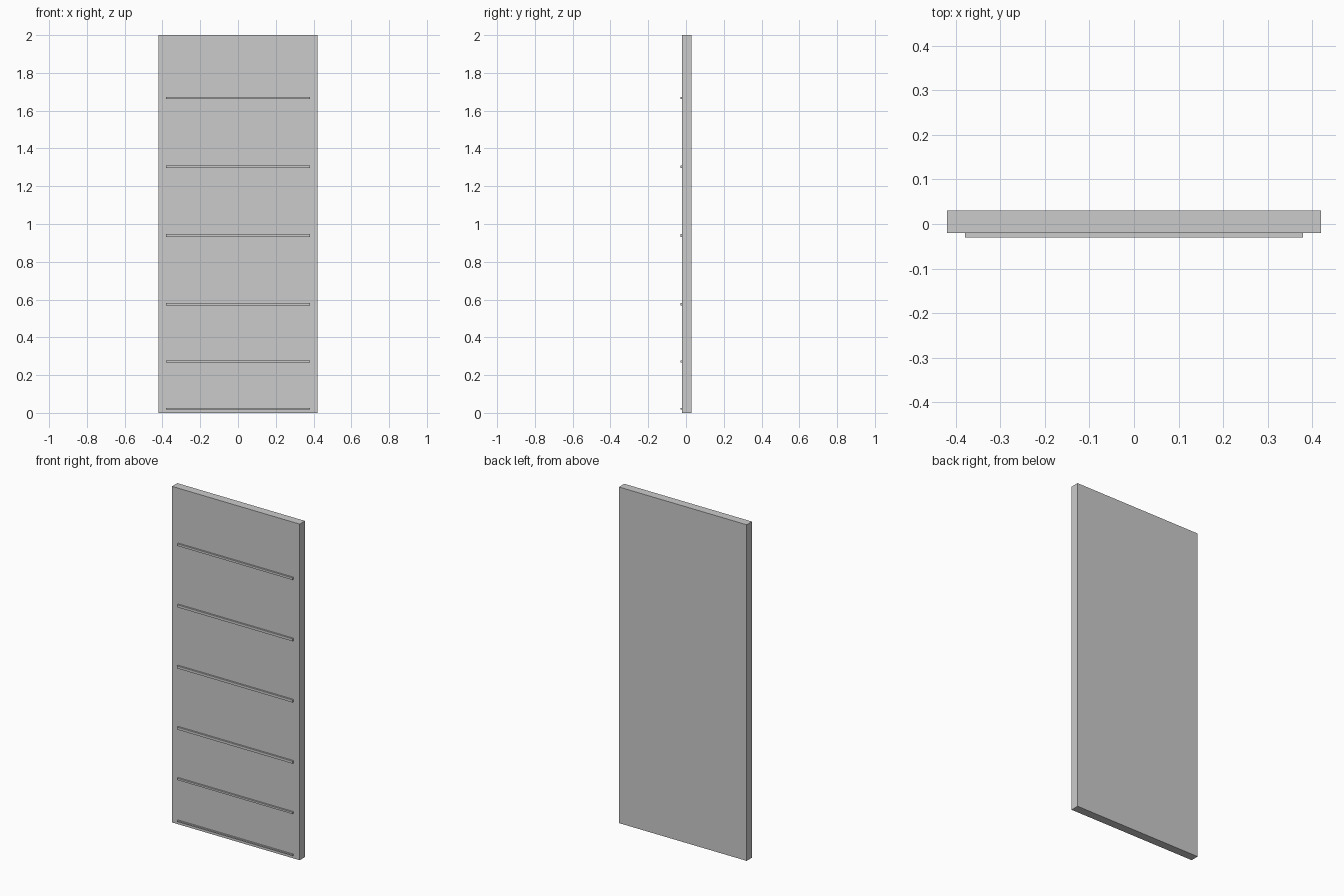
import bpy

if "Cube" in bpy.data.objects:
    bpy.data.objects.remove(bpy.data.objects["Cube"])


def box(name, x, y, z):
    """Axis-aligned box from (min, max) ranges."""
    bpy.ops.mesh.primitive_cube_add(
        size=1, location=[(a + b) / 2 for a, b in (x, y, z)])
    ob = bpy.context.object
    ob.name = name
    ob.scale = [b - a for a, b in (x, y, z)]
    bpy.ops.object.transform_apply(location=False, rotation=False, scale=True)
    return ob


# Main slab
box("panel", (-0.42, 0.42), (-0.02, 0.03), (0, 2))

# Raised horizontal strips on the front: (centre height, strip height)
strips = [(0.022, 0.007), (0.273, 0.011), (0.575, 0.015),
          (0.939, 0.015), (1.303, 0.015), (1.667, 0.013)]
for i, (z, h) in enumerate(strips, 1):
    box(f"front_strip_{i}", (-0.38, 0.38), (-0.03, -0.02),
        (z - h / 2, z + h / 2))
